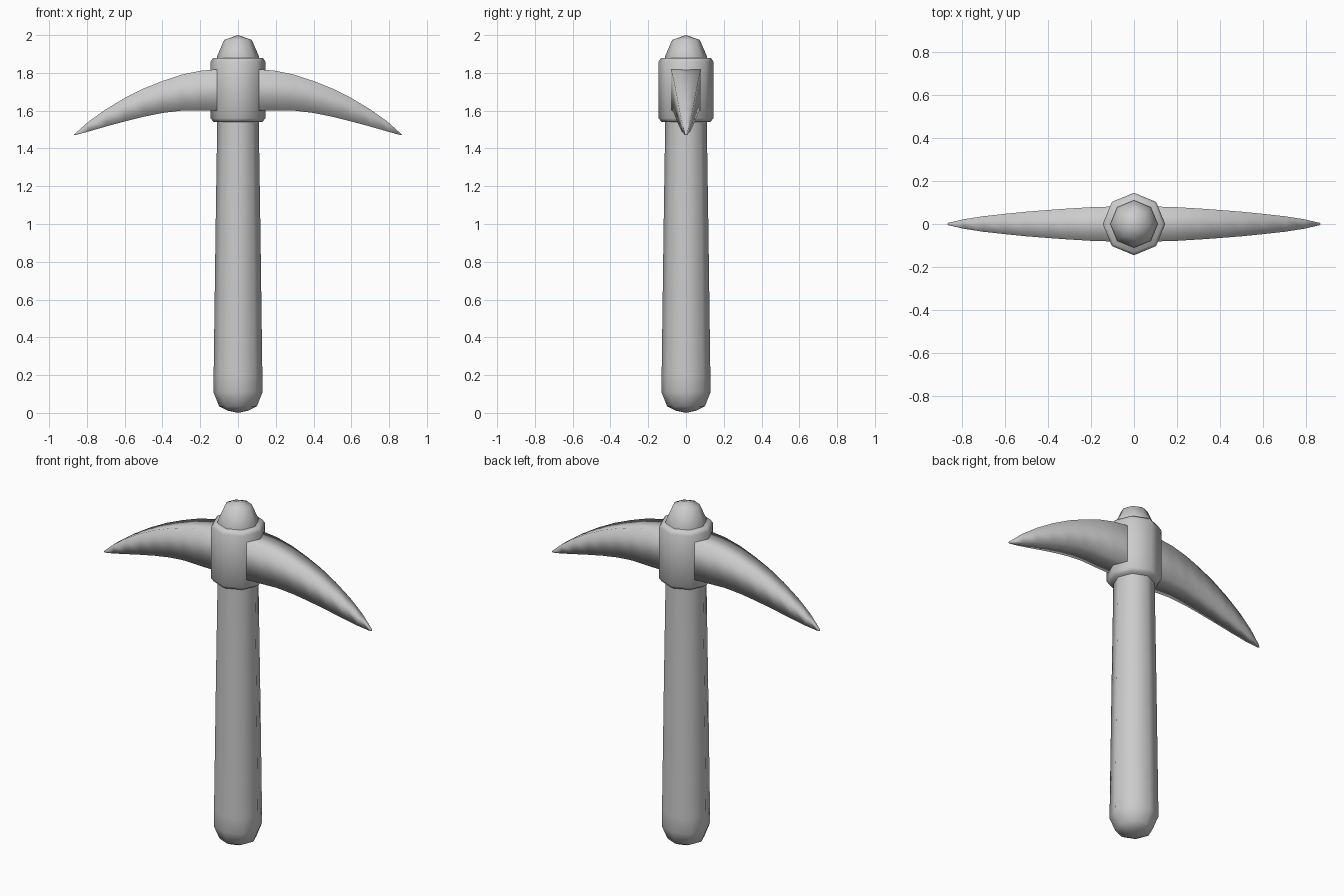
import bpy
import bmesh
from math import cos, sin, pi

if "Cube" in bpy.data.objects:
    bpy.data.objects.remove(bpy.data.objects["Cube"])


def finish(name, bm):
    bmesh.ops.recalc_face_normals(bm, faces=bm.faces)
    for f in bm.faces:
        f.smooth = True
    mesh = bpy.data.meshes.new(name)
    bm.to_mesh(mesh)
    bm.free()
    obj = bpy.data.objects.new(name, mesh)
    bpy.context.collection.objects.link(obj)
    return obj


def loft(name, rings, start=None, end=None):
    """Skin rings of points, closing the ends with a point or a flat cap."""
    bm = bmesh.new()
    rows = [[bm.verts.new(p) for p in ring] for ring in rings]
    n = len(rows[0])
    for a, b in zip(rows, rows[1:]):
        for i in range(n):
            j = (i + 1) % n
            bm.faces.new((a[i], a[j], b[j], b[i]))
    for row, tip in ((rows[0], start), (rows[-1], end)):
        if tip is None:
            bm.faces.new(row)
        else:
            v = bm.verts.new(tip)
            for i in range(n):
                bm.faces.new((row[i], row[(i + 1) % n], v))
    return finish(name, bm)


def octagons(profile):
    return [[(r * cos(i * pi / 4), r * sin(i * pi / 4), z) for i in range(8)]
            for r, z in profile]


# Handle: tapered octagonal shaft with rounded butt and domed top
loft("handle",
     octagons([(0.055, 0.012), (0.1, 0.035), (0.13, 0.11), (0.129, 0.2),
               (0.119, 0.95), (0.11, 1.54), (0.11, 1.89),
               (0.073, 1.975)]),
     start=(0, 0, 0), end=(0, 0, 2.0))

# Collar: bevelled octagonal sleeve around the head
loft("collar",
     octagons([(0.13, 1.54), (0.145, 1.56), (0.145, 1.86), (0.132, 1.88)]))

# Pick head: four-sided section (x, bottom z, top z, half width), mirrored
half = [(0.1, 1.60, 1.82, 0.081), (0.2, 1.60, 1.811, 0.078),
        (0.3, 1.60, 1.79, 0.072), (0.4, 1.588, 1.757, 0.065),
        (0.5, 1.568, 1.717, 0.057), (0.6, 1.543, 1.667, 0.047),
        (0.7, 1.516, 1.607, 0.036), (0.79, 1.49, 1.543, 0.022),
        (0.86, 1.471, 1.481, 0.006)]
stations = [(-x, b, t, w) for x, b, t, w in reversed(half)] + half
loft("pick_head",
     [[(x, -w, b), (x, w, b), (x, w, t), (x, -w, t)]
      for x, b, t, w in stations],
     start=(-0.868, 0, 1.472), end=(0.868, 0, 1.472))
